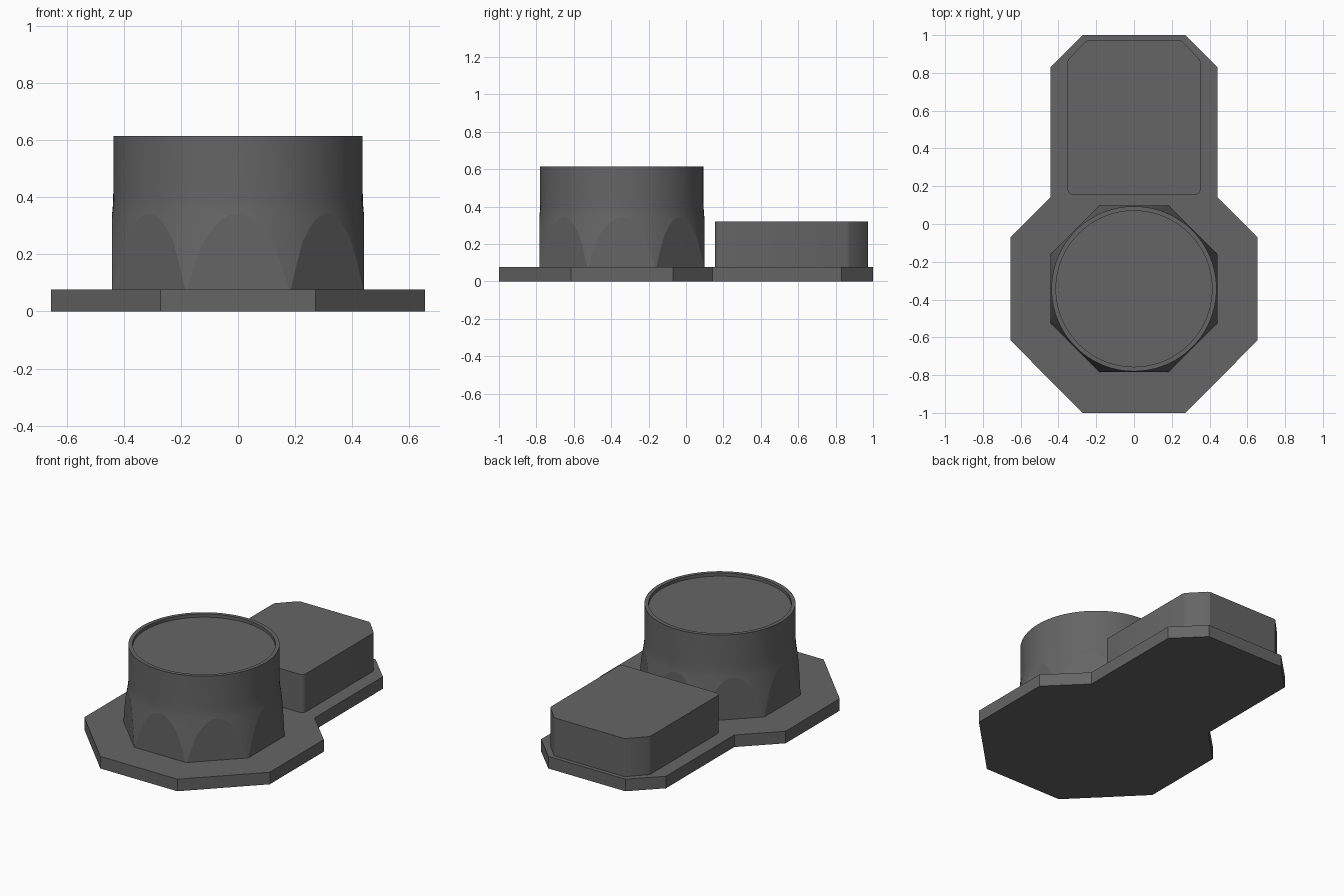
import bpy, bmesh, math

if "Cube" in bpy.data.objects:
    bpy.data.objects.remove(bpy.data.objects["Cube"])

# Dark grey finish shared by all parts
dark = bpy.data.materials.new("dark_grey")
dark.diffuse_color = (0.13, 0.13, 0.13, 1.0)
dark.use_nodes = True
dark.node_tree.nodes["Principled BSDF"].inputs["Base Color"].default_value = dark.diffuse_color


def select_only(obj):
    bpy.ops.object.select_all(action='DESELECT')
    obj.select_set(True)
    bpy.context.view_layer.objects.active = obj


def finish(bm, name):
    bmesh.ops.recalc_face_normals(bm, faces=bm.faces[:])
    mesh = bpy.data.meshes.new(name)
    bm.to_mesh(mesh)
    bm.free()
    mesh.materials.append(dark)
    obj = bpy.data.objects.new(name, mesh)
    bpy.context.collection.objects.link(obj)
    return obj


def prism(name, outline, z0, z1):
    """Extrude a closed xy outline between two heights."""
    bm = bmesh.new()
    low = [bm.verts.new((x, y, z0)) for x, y in outline]
    high = [bm.verts.new((x, y, z1)) for x, y in outline]
    bm.faces.new(low)
    bm.faces.new(high)
    n = len(outline)
    for i in range(n):
        j = (i + 1) % n
        bm.faces.new((low[i], low[j], high[j], high[i]))
    return finish(bm, name)


def mirrored(half):
    return half + [(-x, y) for x, y in reversed(half)]


def lathe(name, profile, cy, segments):
    """Revolve an (r, z) profile around the vertical axis, capped both ends."""
    bm = bmesh.new()
    rings = []
    for r, z in profile:
        rings.append([bm.verts.new((r * math.cos(a), cy + r * math.sin(a), z))
                      for a in (2 * math.pi * i / segments for i in range(segments))])
    for a, b in zip(rings, rings[1:]):
        for i in range(segments):
            j = (i + 1) % segments
            bm.faces.new((a[i], a[j], b[j], b[i]))
    bm.faces.new(rings[0])
    bm.faces.new(rings[-1])
    return finish(bm, name)


# Keyhole-shaped base plate
prism("base_plate", mirrored([(0.272, -1.0), (0.655, -0.615), (0.655, -0.07),
                              (0.441, 0.143), (0.441, 0.832), (0.272, 1.0)]),
      0.0, 0.077)

# Raised block: small rounded front corners, chamfered back corners
F = 0.03
front = [(0.352 - F + F * math.sin(a), 0.155 + F - F * math.cos(a))
         for a in (math.pi / 2 * i / 6 for i in range(7))]
block = prism("rear_block", mirrored(front + [(0.352, 0.860), (0.346, 0.873),
                                              (0.256, 0.967), (0.242, 0.974)]),
              0.07, 0.32)

# Round turret with flared foot and recessed top
CY = -0.343
turret = lathe("round_turret", [(0.4775, 0.07), (0.457, 0.25), (0.4405, 0.35),
                                (0.438, 0.38), (0.437, 0.42), (0.437, 0.615),
                                (0.413, 0.615), (0.413, 0.595)], CY, 96)

# Octagonal cutter trims the flared foot into eight arched flats
R = 0.4415 / math.cos(math.pi / 8)
octagon = [(R * math.cos(a), CY + R * math.sin(a))
           for a in (math.pi / 8 + i * math.pi / 4 for i in range(8))]
cutter = prism("octagon_cutter", octagon, 0.0, 1.0)
mod = turret.modifiers.new("flats", 'BOOLEAN')
mod.operation = 'INTERSECT'
mod.solver = 'EXACT'
mod.object = cutter
select_only(turret)
bpy.ops.object.modifier_apply(modifier=mod.name)
bpy.data.objects.remove(cutter, do_unlink=True)

# Smooth shading with crisp edges kept
for obj, angle in ((turret, 9), (block, 25)):
    select_only(obj)
    bpy.ops.object.shade_smooth_by_angle(angle=math.radians(angle))
